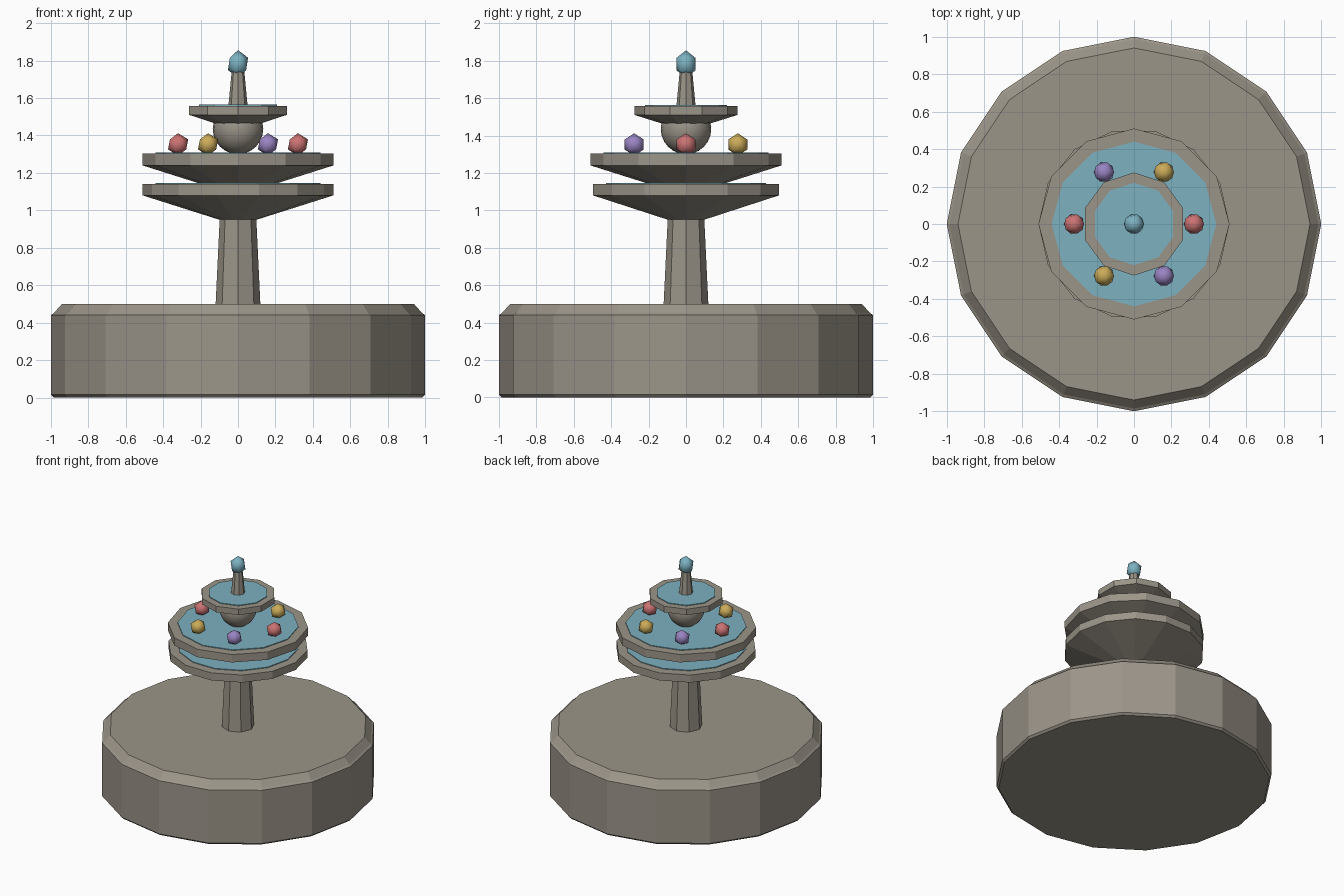
import bpy, bmesh
from math import cos, sin, pi, radians

cube = bpy.data.objects.get("Cube")
if cube:
    bpy.data.objects.remove(cube)


def material(name, rgb):
    mat = bpy.data.materials.new(name)
    mat.use_nodes = True
    colour = (*rgb, 1)
    mat.diffuse_color = colour
    mat.node_tree.nodes["Principled BSDF"].inputs["Base Color"].default_value = colour
    return mat


stone = material("stone", (0.33, 0.30, 0.25))
water = material("water", (0.20, 0.44, 0.53))
red = material("red", (0.60, 0.17, 0.17))
gold = material("gold", (0.60, 0.41, 0.10))
purple = material("purple", (0.32, 0.23, 0.54))


def finish(name, bm, mat, smooth=False):
    bmesh.ops.recalc_face_normals(bm, faces=bm.faces)
    for face in bm.faces:
        face.smooth = smooth
    mesh = bpy.data.meshes.new(name)
    bm.to_mesh(mesh)
    bm.free()
    mesh.materials.append(mat)
    obj = bpy.data.objects.new(name, mesh)
    bpy.context.collection.objects.link(obj)
    return obj


def turned(name, profile, sides, mat, start=0):
    """Closed solid swept round z from (radius, height) points."""
    bm = bmesh.new()
    rings = []
    for r, z in profile:
        angles = [radians(start) + 2 * pi * i / sides for i in range(sides)]
        rings.append([bm.verts.new((r * cos(a), r * sin(a), z)) for a in angles])
    for low, high in zip(rings, rings[1:]):
        for i in range(sides):
            j = (i + 1) % sides
            bm.faces.new((low[i], low[j], high[j], high[i]))
    bm.faces.new(rings[0][::-1])
    bm.faces.new(rings[-1])
    return finish(name, bm, mat)


def gem(name, location, radius, mat, stretch=1):
    bm = bmesh.new()
    bmesh.ops.create_icosphere(bm, subdivisions=1, radius=radius)
    bmesh.ops.scale(bm, vec=(1, 1, stretch), verts=bm.verts)
    obj = finish(name, bm, mat, smooth=True)
    obj.location = location
    return obj


def basin(name, radius, foot, z_foot, z_rim, z_top, pool, sides, start=0):
    """Flared bowl with a flat rim and a thin disc of water on top."""
    turned(name, [(foot, z_foot), (radius, z_rim), (radius, z_top)], sides, stone, start)
    turned(name + "_water", [(pool, z_top - 0.002), (pool, z_top + 0.006)],
           sides, water, start)


# Chamfered base and tapered column
turned("base", [(0.985, 0), (1, 0.015), (1, 0.44), (0.985, 0.45), (0.94, 0.5)], 16, stone)
turned("column", [(0.12, 0.49), (0.097, 0.97)], 8, stone)

# Stacked basins
basin("lower_basin", 0.51, 0.1, 0.95, 1.08, 1.14, 0.44, 14)
basin("middle_basin", 0.51, 0.1, 1.11, 1.24, 1.303, 0.44, 12)
basin("top_basin", 0.275, 0.1, 1.455, 1.51, 1.558, 0.22, 10, 18)

# Round support below the top basin
bm = bmesh.new()
bmesh.ops.create_uvsphere(bm, u_segments=20, v_segments=12, radius=0.135)
support = finish("round_support", bm, stone, smooth=True)
support.location.z = 1.435

# Spout with a water drop
turned("spout", [(0.052, 1.55), (0.034, 1.74)], 8, stone)
gem("water_drop", (0, 0, 1.782), 0.06, water, 1.23)

# Ring of coloured blossoms floating on the middle basin
for i in range(6):
    a = i * pi / 3
    gem(f"blossom_{i + 1}", (0.32 * cos(a), 0.32 * sin(a), 1.352), 0.06,
        (red, gold, purple)[i % 3])
